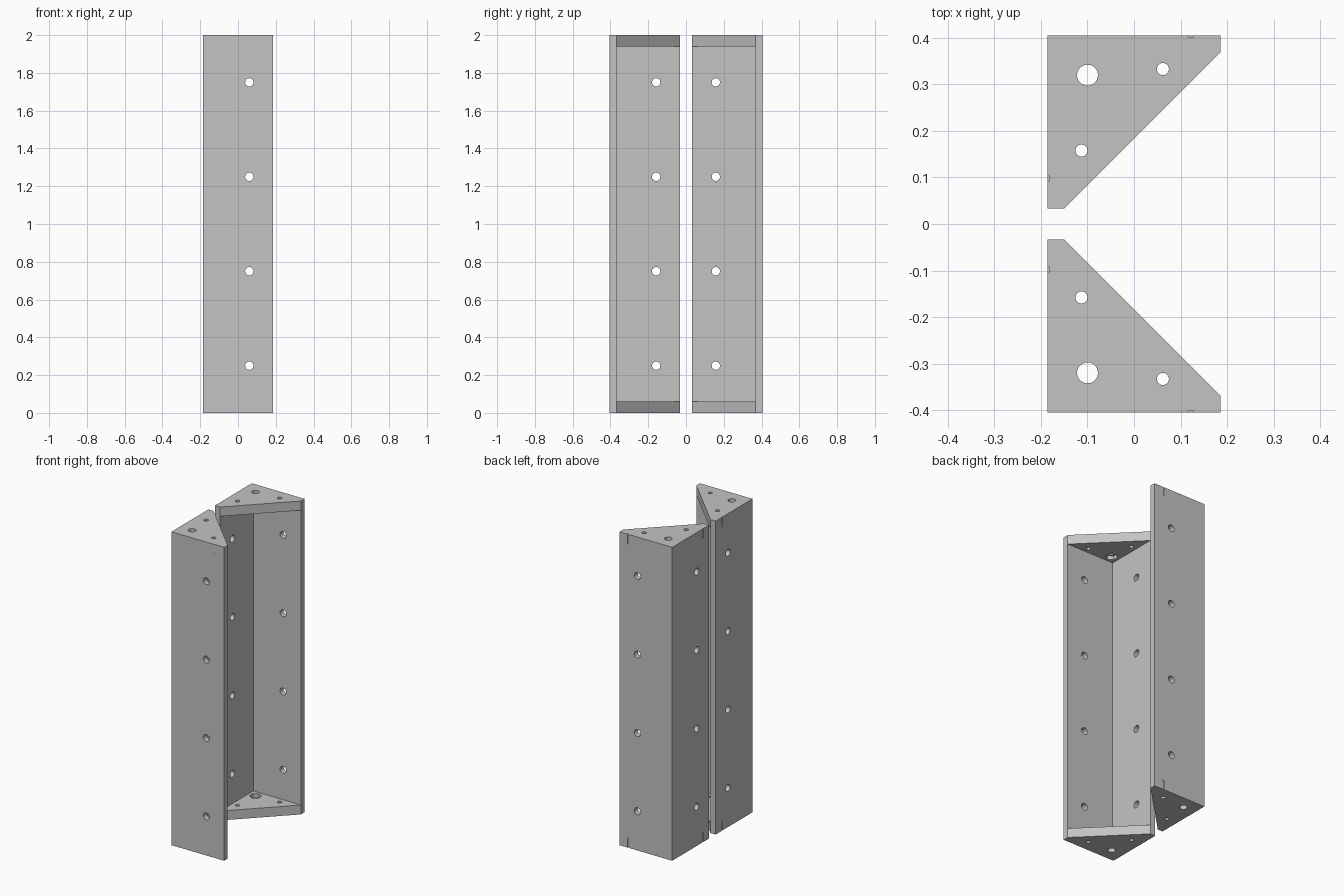
import bpy, bmesh, math
from mathutils import Matrix, Vector

if "Cube" in bpy.data.objects:
    bpy.data.objects.remove(bpy.data.objects["Cube"])

H, X0, X1, Y0, Y1, T, P = 2.0, -0.186, 0.186, 0.033, 0.405, 0.036, 0.06

grey = bpy.data.materials.new("plain grey")
grey.diffuse_color = (0.55, 0.55, 0.55, 1)
grey.use_nodes = True
grey.node_tree.nodes["Principled BSDF"].inputs["Base Color"].default_value = grey.diffuse_color


def finish(name, bm):
    bmesh.ops.recalc_face_normals(bm, faces=bm.faces)
    me = bpy.data.meshes.new(name)
    bm.to_mesh(me)
    bm.free()
    me.materials.append(grey)
    ob = bpy.data.objects.new(name, me)
    bpy.context.collection.objects.link(ob)
    return ob


def prism(bm, pts, z0, z1):
    base = bm.faces.new([bm.verts.new((x, y, z0)) for x, y in pts])
    top = bmesh.ops.extrude_face_region(bm, geom=[base])["geom"]
    bmesh.ops.translate(bm, vec=(0, 0, z1 - z0),
                        verts=[g for g in top if isinstance(g, bmesh.types.BMVert)])


def rod(bm, centre, r, length, axis="Z", sides=24):
    turn = {"X": Matrix.Rotation(math.pi / 2, 4, "Y"),
            "Y": Matrix.Rotation(math.pi / 2, 4, "X"), "Z": Matrix()}[axis]
    bmesh.ops.create_cone(bm, cap_ends=True, segments=sides, radius1=r, radius2=r,
                          depth=length, matrix=Matrix.Translation(centre) @ turn)


def box(bm, centre, size):
    bmesh.ops.create_cube(bm, size=1, matrix=Matrix.Translation(centre)
                          @ Matrix.Diagonal(Vector(size)).to_4x4())


# corner bracket body: right triangle with blunted tips
bm = bmesh.new()
prism(bm, [(X0, Y0), (X0 + T, Y0), (X1, Y1 - T), (X1, Y1), (X0, Y1)], 0, H)
bracket = finish("corner_bracket", bm)

# open space between the two walls and the end plates
bm = bmesh.new()
prism(bm, [(X0 + T, Y0 - 0.1), (X1 + 0.1, Y0 - 0.1), (X1 + 0.1, Y1 - T), (X0 + T, Y1 - T)], P, H - P)
cavity = finish("cavity_cutter", bm)

# round holes through end plates and walls
bm = bmesh.new()
for x, y, r in ((-0.1, 0.32, 0.0225), (0.062, 0.333, 0.013), (-0.113, 0.158, 0.013)):
    for z in (P / 2, H - P / 2):
        rod(bm, (x, y, z), r, P + 0.04)
for z in (0.25, 0.75, 1.25, 1.75):
    rod(bm, (0.06, Y1 - T / 2, z), 0.022, T + 0.02, "Y")
    rod(bm, (X0 + T / 2, 0.158, z), 0.022, T + 0.02, "X")
holes = finish("hole_cutter", bm)

# hexagonal nut pockets on the inner plate faces, shallow slots near wall tips
bm = bmesh.new()
for z in (P, H - P):
    rod(bm, (-0.1, 0.32, z), 0.036, 0.05, "Z", 6)
for z in (P / 2, H - P / 2):
    box(bm, (0.122, Y1, z), (0.012, 0.006, P))
    box(bm, (X0, Y0 + 0.064, z), (0.006, 0.012, P))
details = finish("pocket_and_slot_cutter", bm)

for cutter in (cavity, holes, details):
    cutter.hide_render = True
    cutter.hide_set(True)
    cut = bracket.modifiers.new(cutter.name, "BOOLEAN")
    cut.operation, cut.solver, cut.object = "DIFFERENCE", "EXACT", cutter

# matching bracket on the front side
mirror = bracket.modifiers.new("pair", "MIRROR")
mirror.use_axis = (False, True, False)
mirror.use_mirror_merge = False
